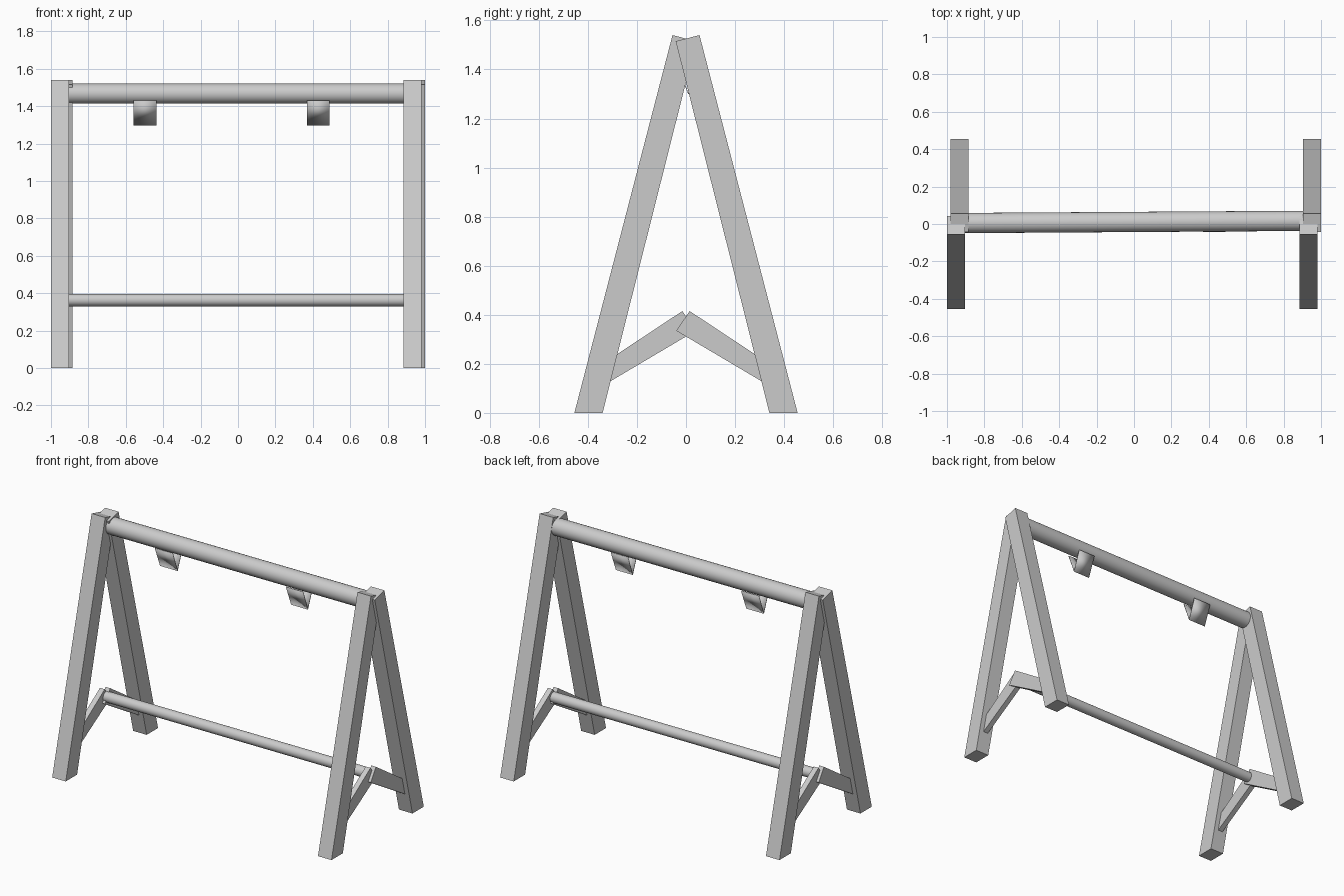
import bpy
import bmesh
from math import pi
from mathutils import Vector

cube = bpy.data.objects.get("Cube")
if cube:
    bpy.data.objects.remove(cube, do_unlink=True)

grey = bpy.data.materials.new("plain_grey")
grey.use_nodes = True
colour = (0.6, 0.6, 0.6, 1)
grey.diffuse_color = colour
grey.node_tree.nodes["Principled BSDF"].inputs["Base Color"].default_value = colour


def add_object(name, bm, smooth=False):
    bmesh.ops.recalc_face_normals(bm, faces=bm.faces)
    for face in bm.faces:
        face.smooth = smooth and len(face.verts) == 4
    mesh = bpy.data.meshes.new(name)
    bm.to_mesh(mesh)
    bm.free()
    mesh.materials.append(grey)
    obj = bpy.data.objects.new(name, mesh)
    bpy.context.collection.objects.link(obj)
    return obj


def slab(name, profile, x0, x1, flip):
    """Extrude a (y, z) profile along x; flip is the sign applied to y."""
    bm = bmesh.new()
    face = bm.faces.new([bm.verts.new((x0, y * flip, z)) for y, z in profile])
    moved = bmesh.ops.extrude_face_region(bm, geom=[face])["geom"]
    verts = [v for v in moved if isinstance(v, bmesh.types.BMVert)]
    bmesh.ops.translate(bm, verts=verts, vec=(x1 - x0, 0, 0))
    return add_object(name, bm)


def bar(name, start, end, radius):
    """Round bar between two points."""
    start, end = Vector(start), Vector(end)
    axis = end - start
    bm = bmesh.new()
    bmesh.ops.create_cone(bm, cap_ends=True, segments=24, radius1=radius,
                          radius2=radius, depth=axis.length)
    obj = add_object(name, bm, True)
    obj.location = (start + end) / 2
    obj.rotation_euler = axis.to_track_quat('Z', 'Y').to_euler()
    return obj


# Sloping legs and the braces between them; front and back are slightly offset
leg = [(-0.455, 0), (-0.34, 0), (0.042, 1.515), (-0.055, 1.54)]
brace = [(-0.34, 0.11), (0.04, 0.335), (-0.015, 0.415), (-0.34, 0.2)]
for side, centre_x in (("left", 0.943), ("right", -0.943)):
    for end, flip in (("front", 1), ("back", -1)):
        x = centre_x - 0.009 * flip
        slab(f"{end}_{side}_leg", leg, x - 0.048, x + 0.048, flip)
        slab(f"{end}_{side}_brace", brace, x - 0.017, x + 0.017, flip)

# Horizontal bars
bar("top_beam", (-0.93, 0.005, 1.467), (0.93, 0.017, 1.467), 0.054)
bar("lower_rail", (-0.95, 0, 0.363), (0.95, 0.01, 0.363), 0.033)

# Folded hangers under the beam, open at their ends
for name, x0, x1 in (("right_hanger", -0.56, -0.435), ("left_hanger", 0.37, 0.49)):
    bm = bmesh.new()
    rows = [[bm.verts.new((x, y, z)) for x in (x0, x1)]
            for y, z in ((-0.04, 1.43), (0.01, 1.3), (0.06, 1.43))]
    for a, b in zip(rows, rows[1:]):
        bm.faces.new((a[0], a[1], b[1], b[0]))
    hanger = add_object(name, bm, True)
    thick = hanger.modifiers.new("thickness", 'SOLIDIFY')
    thick.thickness = 0.006
    thick.offset = 0
